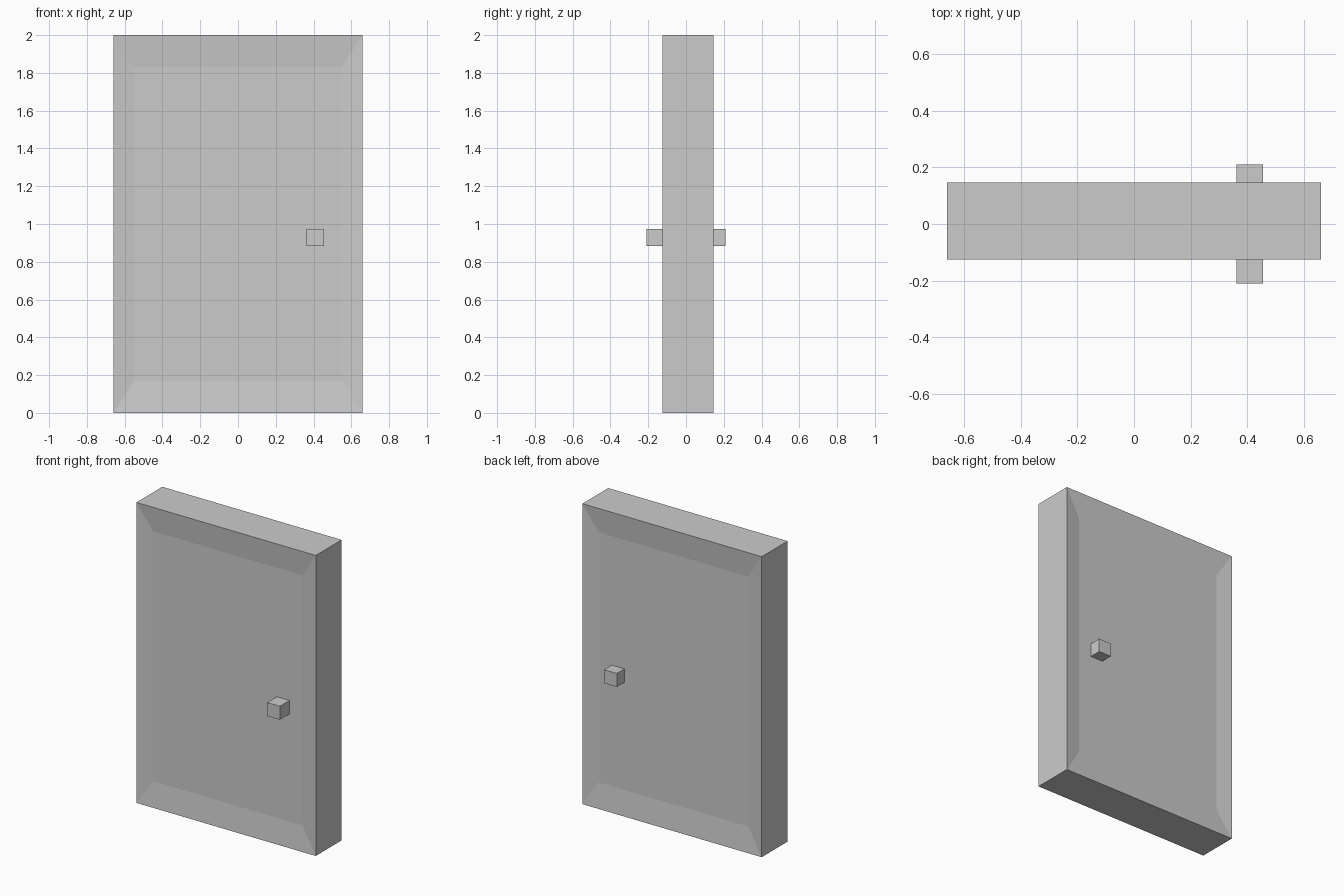
import bpy, bmesh
from mathutils import Vector

if "Cube" in bpy.data.objects:
    bpy.data.objects.remove(bpy.data.objects["Cube"])


def add_box(bm, lo, hi):
    lo, hi = Vector(lo), Vector(hi)
    verts = bmesh.ops.create_cube(bm, size=1)["verts"]
    for v in verts:
        v.co = Vector([(lo[i] + hi[i]) / 2 + v.co[i] * (hi[i] - lo[i]) for i in range(3)])


def finish(bm, name):
    mesh = bpy.data.meshes.new(name)
    bm.to_mesh(mesh)
    bm.free()
    obj = bpy.data.objects.new(name, mesh)
    bpy.context.collection.objects.link(obj)
    return obj


HALF_W, HEIGHT = 0.66, 2.0
FRONT, BACK = -0.125, 0.1465
BORDER_X, BORDER_Z, RECESS = 0.109, 0.168, 0.016

# Door slab with a shallow, sloped recess on both faces
bm = bmesh.new()
add_box(bm, (-HALF_W, FRONT, 0), (HALF_W, BACK, HEIGHT))
bm.normal_update()
for face in [f for f in bm.faces if abs(f.normal.y) > 0.9]:
    side = 1 if face.normal.y > 0 else -1
    bmesh.ops.inset_individual(bm, faces=[face], thickness=0.1)
    for v in face.verts:
        v.co.x = (HALF_W - BORDER_X) * (1 if v.co.x > 0 else -1)
        v.co.z = HEIGHT - BORDER_Z if v.co.z > HEIGHT / 2 else BORDER_Z
        v.co.y -= side * RECESS
finish(bm, "door_slab")

# Square knobs, seated in the recessed panels
for name, y0, y1 in (("front_knob", -0.21, FRONT + RECESS + 0.004),
                     ("back_knob", BACK - RECESS - 0.004, 0.21)):
    bm = bmesh.new()
    add_box(bm, (0.362, y0, 0.884), (0.455, y1, 0.974))
    finish(bm, name)
